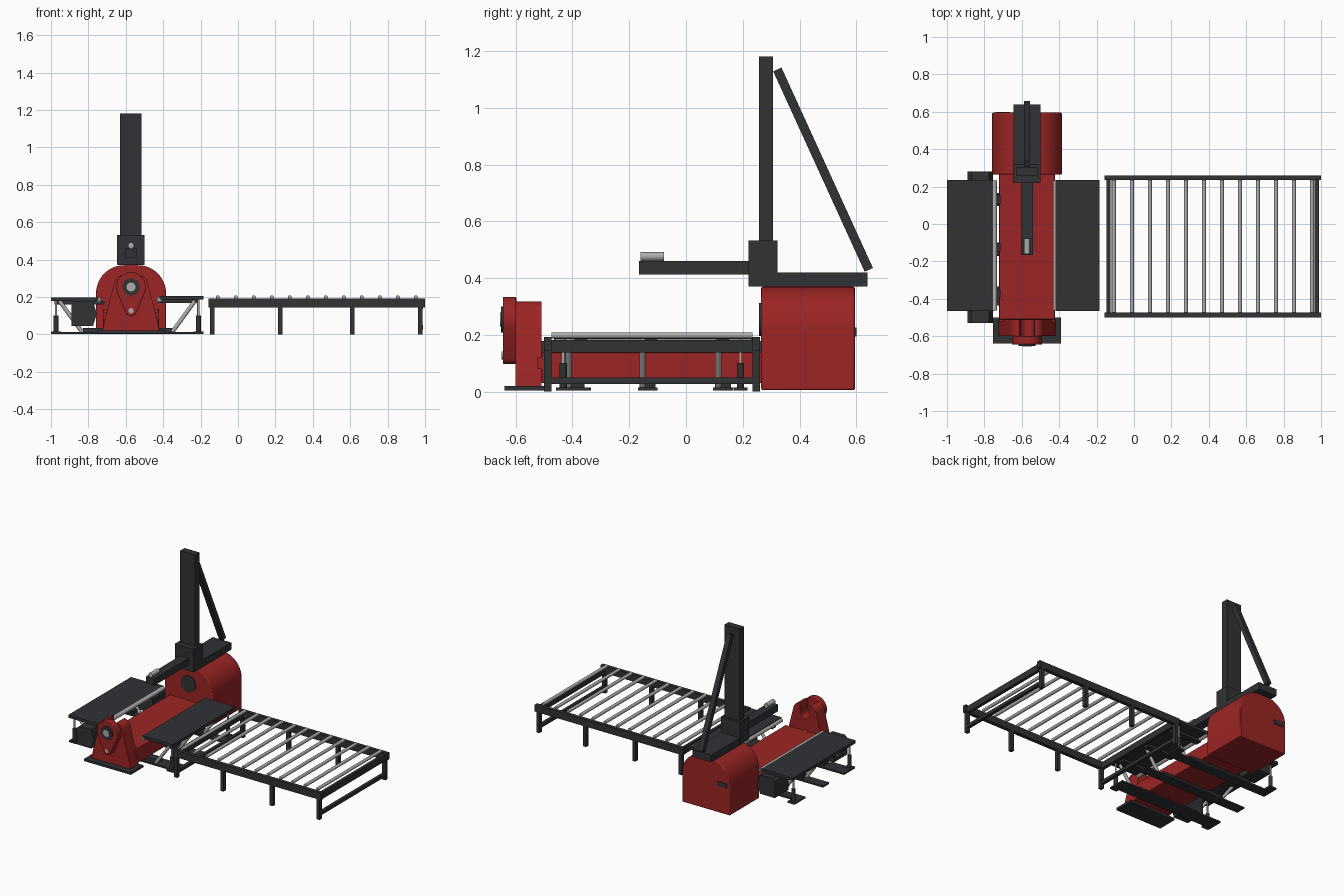
import bpy, bmesh, math
from mathutils import Vector

if "Cube" in bpy.data.objects:
    bpy.data.objects.remove(bpy.data.objects["Cube"])


def material(name, col):
    m = bpy.data.materials.new(name)
    m.diffuse_color = (*col, 1)
    m.use_nodes = True
    m.node_tree.nodes["Principled BSDF"].inputs["Base Color"].default_value = m.diffuse_color
    return m


RED = material("red_paint", (0.33, 0.018, 0.018))
DARK = material("dark_paint", (0.03, 0.032, 0.036))
STEEL = material("steel", (0.42, 0.42, 0.42))
CX = -0.572          # machine centre line
ROLL_Z = 0.254       # main roll axis height


def finish(name, bm, mat, bevel=0, smooth=False):
    bmesh.ops.recalc_face_normals(bm, faces=bm.faces)
    me = bpy.data.meshes.new(name)
    bm.to_mesh(me)
    bm.free()
    ob = bpy.data.objects.new(name, me)
    bpy.context.collection.objects.link(ob)
    me.materials.append(mat)
    if bevel:
        b = ob.modifiers.new("bevel", 'BEVEL')
        b.width = bevel
        b.segments = 2
        b.limit_method = 'ANGLE'
    if smooth:
        bpy.ops.object.select_all(action='DESELECT')
        ob.select_set(True)
        bpy.context.view_layer.objects.active = ob
        bpy.ops.object.shade_smooth_by_angle(angle=math.radians(35))
    return ob


def box(name, x0, x1, y0, y1, z0, z1, mat=DARK, bevel=0):
    bm = bmesh.new()
    bmesh.ops.create_cube(bm, size=1)
    for v in bm.verts:
        v.co = ((x0, x1)[v.co.x > 0], (y0, y1)[v.co.y > 0], (z0, z1)[v.co.z > 0])
    return finish(name, bm, mat, bevel)


def rod(name, a, b, r, mat=STEEL, seg=24):
    a, b = Vector(a), Vector(b)
    bm = bmesh.new()
    bmesh.ops.create_cone(bm, cap_ends=True, segments=seg, radius1=r, radius2=r, depth=(b - a).length)
    bm.transform((b - a).to_track_quat('Z', 'Y').to_matrix().to_4x4())
    bmesh.ops.translate(bm, verts=bm.verts, vec=(a + b) / 2)
    return finish(name, bm, mat, smooth=True)


def arc(cx, cz, r, a0, a1, n=12):
    angs = [math.radians(a0 + (a1 - a0) * i / n) for i in range(n + 1)]
    return [(cx + r * math.cos(t), cz + r * math.sin(t)) for t in angs]


def prism(name, pts, y0, y1, mat, bevel=0):
    """Extrude an (x, z) profile along y."""
    bm = bmesh.new()
    f = bm.faces.new([bm.verts.new((x, y0, z)) for x, z in pts])
    g = bmesh.ops.extrude_face_region(bm, geom=[f])
    bmesh.ops.translate(bm, verts=[v for v in g['geom'] if isinstance(v, bmesh.types.BMVert)],
                        vec=(0, y1 - y0, 0))
    return finish(name, bm, mat, bevel, smooth=True)


# Rear drive housing with rounded top, roll socket and rear plate
arch = ([(CX - 0.187, 0.005), (CX + 0.187, 0.005)]
        + arc(CX + 0.037, 0.22, 0.15, 0, 90) + arc(CX - 0.037, 0.22, 0.15, 90, 180))
prism("drive_housing", arch, 0.265, 0.595, RED, 0.006)
rod("roll_socket", (CX, 0.258, ROLL_Z), (CX, 0.28, ROLL_Z), 0.058, DARK, 32)
box("rear_plate", -0.737, -0.663, 0.59, 0.6, 0.195, 0.225)

# Machine bed
box("bed", CX - 0.15, CX + 0.15, -0.51, 0.27, 0.03, 0.137, RED, 0.006)
box("bed_end_block", CX - 0.15, CX + 0.15, -0.525, -0.5, 0.08, 0.12, RED)

# Front bearing stand with open cradle
stand = ([(CX - 0.153, 0.018), (CX + 0.153, 0.018), (CX + 0.14, 0.08)]
         + arc(CX + 0.04, 0.268, 0.05, 15, 90, 6)
         + arc(CX, ROLL_Z, 0.036, 0, -180)
         + arc(CX - 0.04, 0.268, 0.05, 90, 165, 6) + [(CX - 0.14, 0.08)])
prism("bearing_stand", stand, -0.6, -0.51, RED)
box("stand_base", CX - 0.183, CX + 0.182, -0.64, -0.5, 0.004, 0.02)
cover = arc(CX, ROLL_Z, 0.08, -20, 200, 24) + arc(CX, 0.127, 0.03, 200, 340, 10)
prism("bearing_cover", cover, -0.645, -0.598, RED, 0.004)
rod("gear_disc", (CX, -0.652, ROLL_Z), (CX, -0.64, ROLL_Z), 0.046, DARK, 20)
rod("gear_hub", (CX, -0.655, ROLL_Z), (CX, -0.64, ROLL_Z), 0.024)
rod("pivot_pin", (CX, -0.65, 0.127), (CX, -0.51, 0.127), 0.014)

# Overhead crane on the drive housing
box("crane_base", -0.645, -0.5, 0.22, 0.64, 0.37, 0.42)
box("crane_block", -0.647, -0.5, 0.22, 0.322, 0.375, 0.533)
box("crane_column", -0.632, -0.515, 0.258, 0.306, 0.53, 1.18)
box("crane_arm", CX - 0.032, CX + 0.032, -0.165, 0.225, 0.412, 0.46)
rod("arm_roller", (CX, -0.16, 0.476), (CX, -0.077, 0.476), 0.016)
brace = box("crane_brace", -0.017, 0.017, -0.016, 0.016, -0.388, 0.388)
brace.location = (CX, 0.483, 0.782)
brace.rotation_euler.x = math.atan2(0.325, 0.712)

# Side support tables: plate, edge roller, beams, struts and jacks
# (name, outer x, inner x, plate bottom z, plate top z, direction to inside)
for side, xo, xi, z0, z1, d in (("left", -1.0, -0.747, 0.178, 0.198, 1),
                                ("right", -0.185, -0.42, 0.186, 0.206, -1)):
    box(side + "_plate", min(xo, xi), max(xo, xi), -0.465, 0.235, z0, z1)
    rod(side + "_edge_roller", (xi, -0.462, 0.187), (xi, 0.232, 0.187), 0.014)
    inner = -0.715 if d > 0 else -0.43
    for y in (-0.37, -0.125, 0.13):
        box(side + "_plate_beam", min(xo + d * 0.02, inner), max(xo + d * 0.02, inner),
            y - 0.022, y + 0.022, z0 - 0.018, z0)
    for y in (-0.414, -0.153, 0.114):
        rod(side + "_strut", (xo + d * 0.045, y, 0.18), (xo + d * 0.165, y, 0.015), 0.011)
    for y in (-0.433, 0.192):
        x = xo + d * 0.027
        rod(side + "_jack_body", (x, y, 0.01), (x, y, 0.1), 0.013, DARK)
        rod(side + "_jack_rod", (x, y, 0.1), (x, y, z0), 0.006)
        box(side + "_jack_foot", x - 0.027, x + 0.027, y - 0.025, y + 0.025, 0.003, 0.015)

# Floor beams running under the whole bed
for y, w in ((-0.385, 0.05), (-0.135, 0.035), (0.13, 0.035)):
    box("floor_plate", -1.0, -0.185, y - w, y + w, 0.003, 0.014)
    box("floor_beam", -0.83, -0.34, y - 0.028, y + 0.028, 0.012, 0.035)

# Side roll end housings under the left table
motor = [(-0.89, 0.045), (-0.775, 0.045), (-0.755, 0.11), (-0.775, 0.178), (-0.87, 0.178), (-0.89, 0.16)]
for y0, y1 in ((-0.53, -0.38), (0.13, 0.28)):
    prism("side_roll_housing", motor, y0, y1, DARK)

# Roller conveyor
for y in (-0.487, 0.247):
    box("conveyor_rail", -0.158, 1.0, y - 0.013, y + 0.013, 0.143, 0.192)
    for x in (-0.137, 0.225, 0.61, 0.975):
        box("conveyor_leg", x - 0.012, x + 0.012, y - 0.013, y + 0.013, 0, 0.145)
for x in (-0.137, 0.977):
    box("conveyor_end_beam", x - 0.011, x + 0.011, -0.48, 0.24, 0.137, 0.182)
    box("conveyor_low_bar", x - 0.011, x + 0.011, -0.48, 0.24, 0.027, 0.05)
for i in range(12):
    x = -0.108 + i * 0.0963
    rod("conveyor_roller", (x, -0.474, 0.198), (x, 0.235, 0.198), 0.011, STEEL, 20)
